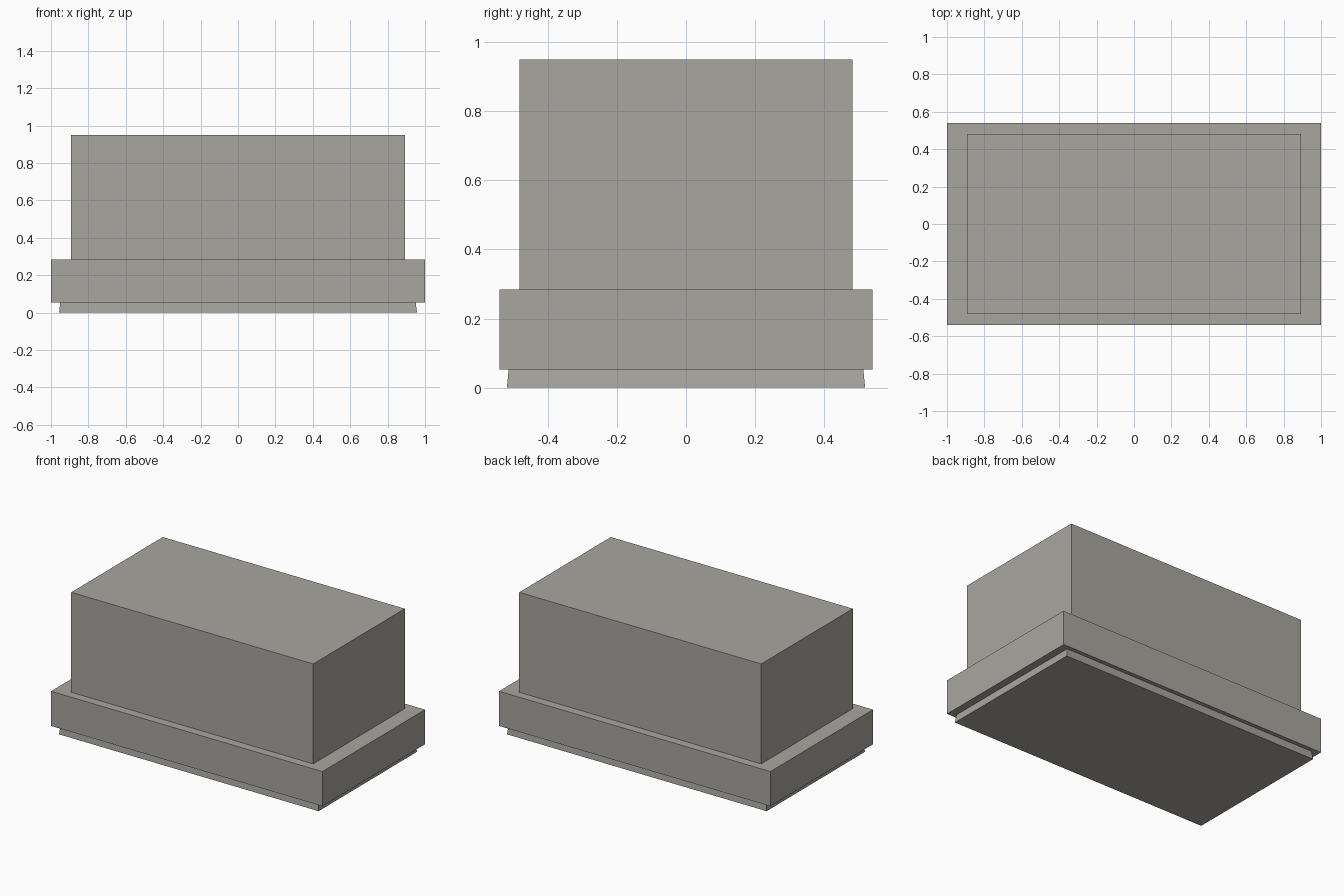
import bpy
import bmesh

cube = bpy.data.objects.get("Cube")
if cube:
    bpy.data.objects.remove(cube, do_unlink=True)

# Single warm grey material
GREY = (0.39, 0.38, 0.345, 1.0)
grey = bpy.data.materials.new("warm_grey")
grey.use_nodes = True
grey.diffuse_color = GREY
grey.node_tree.nodes["Principled BSDF"].inputs["Base Color"].default_value = GREY


def tapered_block(name, bottom, top, z0, z1):
    """Box with its own half sizes (x, y) at the bottom and at the top."""
    bm = bmesh.new()
    bmesh.ops.create_cube(bm, size=2)
    for v in bm.verts:
        half, z = (top, z1) if v.co.z > 0 else (bottom, z0)
        v.co = (v.co.x * half[0], v.co.y * half[1], z)
    mesh = bpy.data.meshes.new(name)
    bm.to_mesh(mesh)
    bm.free()
    mesh.materials.append(grey)
    obj = bpy.data.objects.new(name, mesh)
    bpy.context.collection.objects.link(obj)
    return obj


# Flared foot, wide rim and tall upper block
tapered_block("foot", (0.957, 0.518), (0.95, 0.513), 0.0, 0.053)
tapered_block("rim", (1.0, 0.54), (1.0, 0.54), 0.053, 0.284)
tapered_block("upper_block", (0.892, 0.482), (0.892, 0.482), 0.284, 0.95)
